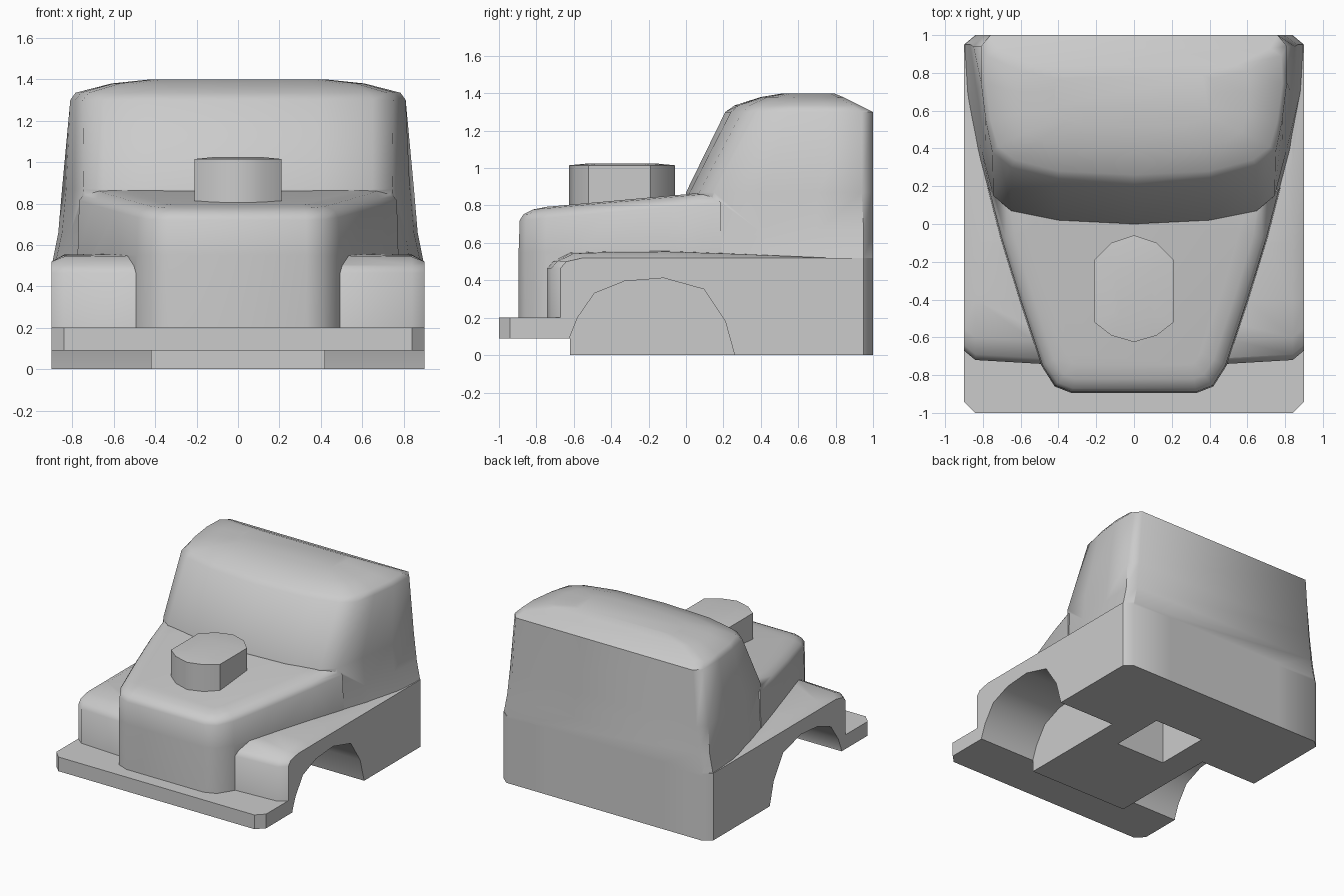
import bpy, bmesh
from math import radians
from mathutils import Vector

if "Cube" in bpy.data.objects:
    bpy.data.objects.remove(bpy.data.objects["Cube"])


def loft(name, rings):
    """Skin a stack of closed rings and cap both ends."""
    bm = bmesh.new()
    loops = [[bm.verts.new(p) for p in r] for r in rings]
    n = len(loops[0])
    for a, b in zip(loops, loops[1:]):
        for i in range(n):
            j = (i + 1) % n
            bm.faces.new((a[i], a[j], b[j], b[i]))
    bm.faces.new(loops[0])
    bm.faces.new(loops[-1])
    bmesh.ops.recalc_face_normals(bm, faces=bm.faces)
    me = bpy.data.meshes.new(name)
    bm.to_mesh(me)
    bm.free()
    ob = bpy.data.objects.new(name, me)
    bpy.context.collection.objects.link(ob)
    return ob


def mirrored(half):
    """Close a half outline (x >= 0) across x = 0."""
    return list(half) + [(-x, y) for x, y in reversed(half) if x > 0]


def inset(pts, d):
    """Offset a counter-clockwise outline inwards."""
    out = []
    for i, p in enumerate(pts):
        p = Vector(p)
        a = (p - Vector(pts[i - 1])).normalized()
        b = (Vector(pts[(i + 1) % len(pts)]) - p).normalized()
        na, nb = Vector((-a.y, a.x)), Vector((-b.y, b.x))
        m = (na + nb).normalized()
        out.append(tuple(p + m * d / max(m.dot(na), 0.5)))
    return out


def ring(pts, z):
    return [(x, y, z) for x, y in pts]


def combine(target, other, op):
    """Apply a boolean and discard the helper."""
    mod = target.modifiers.new("combine", 'BOOLEAN')
    mod.operation, mod.solver, mod.object = op, 'EXACT', other
    bpy.context.view_layer.objects.active = target
    bpy.ops.object.modifier_apply(modifier=mod.name)
    bpy.data.objects.remove(other, do_unlink=True)


def smooth(ob, angle):
    bpy.ops.object.select_all(action='DESELECT')
    ob.select_set(True)
    bpy.context.view_layer.objects.active = ob
    bpy.ops.object.shade_smooth_by_angle(angle=radians(angle))


# Lower body with crowned fenders, as slices across x
def slice_x(x, front, rear, crown):
    prof = [(-.62, 0), (-.62, .09), (front, .09), (front, .465),
            (front + .03, .5), (front + .12, .52 + crown * .7),
            (-.4, .52 + crown * .9), (-.1, .52 + crown), (.3, .52 + crown * .6),
            (.76, .52), (rear, .52), (rear, 0)]
    return [(x, y, z) for y, z in prof]


half_slices = [(.5, -.74, 1, .04), (.84, -.72, 1, .033), (.9, -.67, .95, 0)]
slices = [(-x, f, r, c) for x, f, r, c in reversed(half_slices)] + half_slices
body = loft("body", [slice_x(*s) for s in slices])

# Tapered hood with rounded top edge
hood_outline = mirrored([(0, -.895), (.33, -.895), (.42, -.86), (.49, -.75),
                         (.6, -.42), (.705, -.08), (.775, .19)])
hood_rings = [ring(hood_outline, .2), ring(hood_outline, .55)]
for d, drop in ((.006, .06), (.025, .03), (.075, .008), (.15, 0)):
    hood_rings.append([(x, y, .86 + .09 * y - drop)
                       for x, y in inset(hood_outline, d)])
hood = loft("hood", hood_rings)

# Cab with raked curved windshield and domed roof
cab_levels = [
    (.50, [(0, 0), (.4, .02), (.65, .07), (.765, .15), (.83, .4), (.885, .7), (.9, .95), (.84, 1)]),
    (.66, [(0, 0), (.4, .02), (.65, .07), (.755, .15), (.81, .4), (.85, .7), (.868, .95), (.81, 1)]),
    (.87, [(0, 0), (.4, .02), (.65, .07), (.745, .15), (.79, .4), (.83, .7), (.85, .94), (.79, 1)]),
    (1.30, [(0, .21), (.4, .24), (.65, .3), (.75, .38), (.785, .55), (.81, .75), (.81, .94), (.76, 1)]),
    (1.335, [(0, .26), (.4, .28), (.63, .34), (.72, .41), (.76, .55), (.785, .74), (.78, .89), (.72, .93)]),
    (1.38, [(0, .4), (.35, .41), (.5, .44), (.57, .49), (.6, .58), (.61, .7), (.6, .81), (.54, .84)]),
    (1.40, [(0, .52), (.25, .525), (.36, .54), (.4, .57), (.42, .62), (.42, .7), (.41, .77), (.36, .79)]),
]
cab = loft("cab", [ring(mirrored(h), z) for z, h in cab_levels])
combine(body, hood, 'UNION')
combine(body, cab, 'UNION')

# Wheel arches
arch = [(-.62, -.1), (-.62, .1), (-.58, .2), (-.49, .33), (-.33, .395),
        (-.12, .412), (.096, .352), (.21, .18), (.26, 0), (.26, -.1)]
for s in (-1, 1):
    cutter = loft("arch_cutter", [[(s * x, y, z) for y, z in arch] for x in (.42, 1)])
    combine(body, cutter, 'DIFFERENCE')

# Square socket in the underside
socket = [(-.21, .07), (.21, .07), (.21, .5), (-.21, .5)]
combine(body, loft("socket_cutter", [ring(socket, -.1), ring(socket, .5)]), 'DIFFERENCE')
smooth(body, 48)

# Bumper
bumper_outline = mirrored([(.84, -1), (.9, -.94), (.9, -.66)])
bumper = loft("bumper", [ring(bumper_outline, .09), ring(bumper_outline, .2)])
smooth(bumper, 30)

# Hood air intake
scoop_outline = mirrored([(0, -.625), (.12, -.59), (.21, -.52),
                          (.21, -.19), (.12, -.1), (0, -.06)])
scoop = loft("air_intake", [ring(scoop_outline, .76), ring(scoop_outline, 1.015),
                            ring(inset(scoop_outline, .1), 1.025)])
smooth(scoop, 40)
